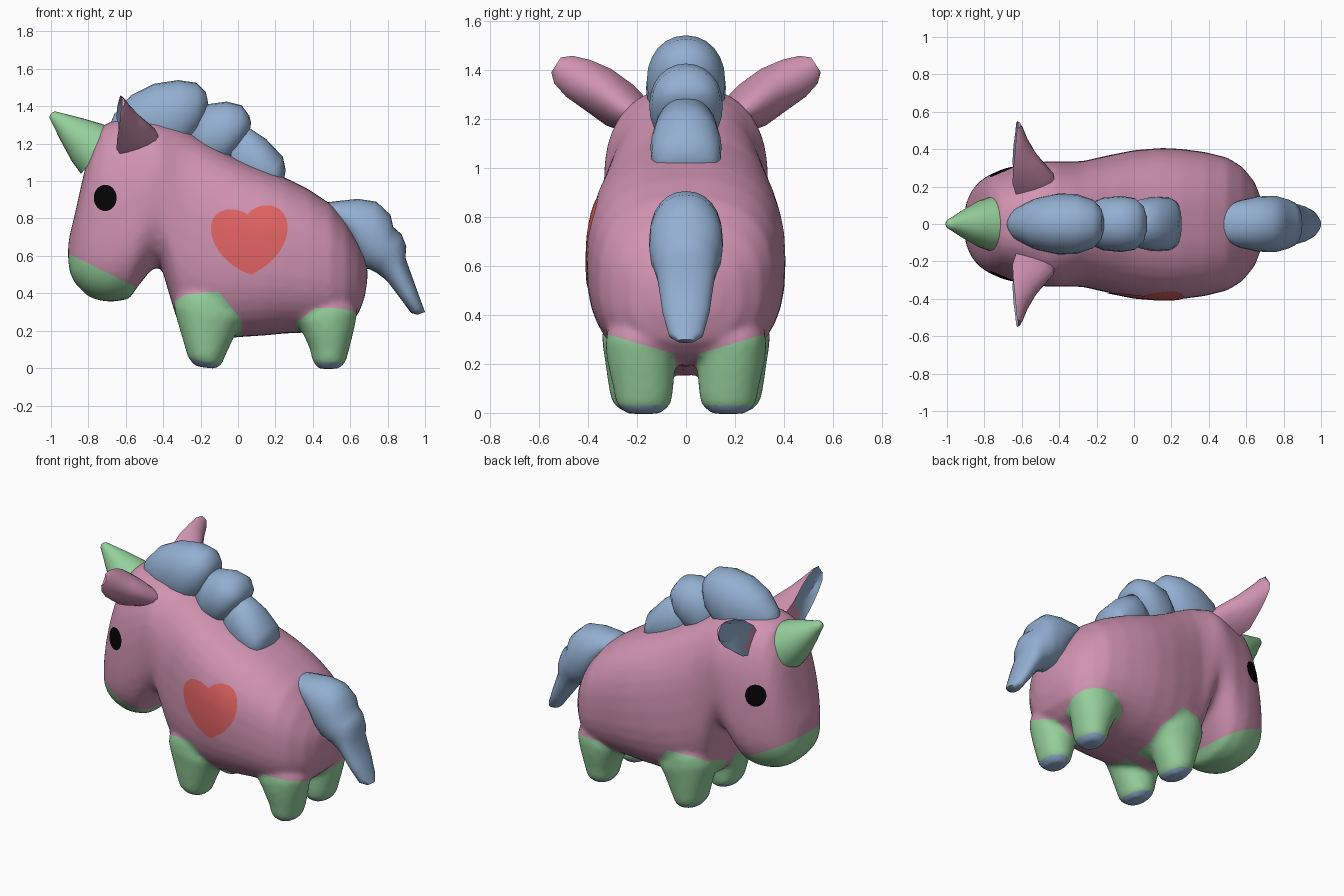
import bpy, bmesh, math
from mathutils import Vector
from mathutils.bvhtree import BVHTree

cube = bpy.data.objects.get("Cube")
if cube:
    bpy.data.objects.remove(cube)


def material(name, r, g, b):
    m = bpy.data.materials.new(name)
    m.use_nodes = True
    m.diffuse_color = (r, g, b, 1)
    bsdf = next(n for n in m.node_tree.nodes if n.type == 'BSDF_PRINCIPLED')
    bsdf.inputs["Base Color"].default_value = (r, g, b, 1)
    bsdf.inputs["Roughness"].default_value = 0.8
    return m


PINK = material("pink", 0.63, 0.29, 0.44)
GREEN = material("green", 0.30, 0.63, 0.33)
BLUE = material("blue", 0.29, 0.43, 0.64)
RED = material("red", 0.76, 0.125, 0.125)
BLACK = material("black", 0.001, 0.001, 0.001)


def finish(bm, name, mats, angle=50):
    me = bpy.data.meshes.new(name)
    bm.to_mesh(me)
    ob = bpy.data.objects.new(name, me)
    bpy.context.collection.objects.link(ob)
    for m in mats:
        me.materials.append(m)
    bpy.ops.object.select_all(action='DESELECT')
    ob.select_set(True)
    bpy.context.view_layer.objects.active = ob
    bpy.ops.object.shade_smooth_by_angle(angle=math.radians(angle))
    return ob


def skin(rings, bm=None):
    """Closed loft through rings of equal point count."""
    bm = bm or bmesh.new()
    loops = [[bm.verts.new(p) for p in ring] for ring in rings]
    n = len(loops[0])
    for a, b in zip(loops, loops[1:]):
        for i in range(n):
            j = (i + 1) % n
            bm.faces.new((a[i], a[j], b[j], b[i]))
    bm.faces.new(loops[0])
    bm.faces.new(loops[-1])
    bmesh.ops.recalc_face_normals(bm, faces=bm.faces)
    return bm


def section(x0, z0, x1, z1, w, y=0, power=2.1, n=24, waist=.5):
    """Rounded ring spanning two side-profile points, w wide to each side at the waist."""
    top, bottom = Vector((x0, y, z0)), Vector((x1, y, z1))
    mid = bottom.lerp(top, waist)
    ring = []
    for i in range(n):
        c, s = math.cos(math.tau * i / n), math.sin(math.tau * i / n)
        v = math.copysign(abs(s) ** (2 / power), s)
        ring.append(mid.lerp(top if c > 0 else bottom, abs(c) ** (2 / power)) + Vector((0, w * v, 0)))
    return ring


# Body and head: x, top, bottom, half width; the face is widest low down
stations = [
    (-.908, .66, .57, .05), (-.898, .72, .51, .11), (-.873, .82, .455, .17), (-.84, .97, .42, .215),
    (-.81, 1.10, .39, .24), (-.77, 1.22, .37, .265), (-.72, 1.30, .357, .285), (-.66, 1.325, .355, .305),
    (-.58, 1.335, .37, .32), (-.54, 1.335, .43, .33), (-.46, 1.33, .53, .335), (-.41, 1.32, .54, .335),
    (-.375, 1.31, .42, .335), (-.33, 1.30, .27, .335), (-.27, 1.27, .19, .337), (-.15, 1.2, .15, .365),
    (0, 1.12, .165, .395), (.15, 1.06, .175, .407), (.25, 1.02, .185, .402), (.38, .955, .19, .385),
    (.5, .875, .2, .355), (.58, .78, .23, .305), (.645, .67, .29, .225), (.678, .6, .38, .14), (.692, .53, .47, .05)]
body = skin([section(x, t, x, b, w, power=2.5, n=36, waist=.36 if x < -.6 else .42 if x < -.5 else .5)
             for x, t, b, w in stations])

# Legs: two profile points, half width, sideways offset
front_leg = [
    (-.23, .01, -.12, -.004, .07, .185), (-.27, .06, -.085, .02, .115, .185), (-.28, .1, -.07, .06, .124, .188),
    (-.325, .25, -.005, .2, .14, .193), (-.345, .33, .03, .26, .145, .198),
    (-.33, .39, -.01, .36, .13, .208), (-.27, .46, -.07, .44, .09, .21)]
back_leg = [
    (.43, -.004, .54, -.004, .07, .173), (.397, .04, .575, .03, .112, .173), (.385, .1, .59, .08, .122, .173),
    (.34, .2, .62, .2, .138, .182), (.305, .26, .64, .3, .142, .188),
    (.35, .33, .62, .34, .125, .195), (.42, .39, .56, .4, .08, .2)]
for rows in (front_leg, back_leg):
    for side in (-1, 1):
        skin([section(a, b, c, d, w, y * side) for a, b, c, d, w, y in rows], body)

# Melt legs and body into one soft skin
body_object = finish(body, "body", [PINK, GREEN, BLUE])
remesh = body_object.modifiers.new("one_skin", 'REMESH')
remesh.mode = 'VOXEL'
remesh.voxel_size = .016
soften = body_object.modifiers.new("soften", 'SMOOTH')
soften.iterations = 10
for name in ("one_skin", "soften"):
    bpy.ops.object.modifier_apply(modifier=name)
body = bmesh.new()
body.from_mesh(body_object.data)


def paint(index, x_min, x_max, z_max, side, planes):
    """Cut the skin along planes and colour the faces behind all of them."""
    planes = [(Vector(co), Vector(no).normalized()) for co, no in planes]

    def region():
        found = []
        for f in body.faces:
            c = f.calc_center_median()
            if x_min < c.x < x_max and c.z < z_max and c.y * side >= 0:
                found.append(f)
        return found
    for co, no in planes:
        faces = region()
        geom = set(faces) | {e for f in faces for e in f.edges} | {v for f in faces for v in f.verts}
        bmesh.ops.bisect_plane(body, geom=list(geom), plane_co=co, plane_no=no)
    for f in region():
        c = f.calc_center_median()
        if all((c - co).dot(no) < 0 for co, no in planes):
            f.material_index = index


# Green muzzle, green legs, blue soles
paint(1, -1, -.5, .7, 0, [((-.9, 0, .61), (.18, 0, .36))])
for s in (-1, 1):
    inner = ((0, .045 * s, 0), (0, -s, 0))
    paint(1, -.4, .1, .5, s, [inner, ((-.18, .32 * s, .40), (0, -.4 * s, 1)), ((-.08, 0, .38), (.15, 0, .12)),
                              ((-.34, 0, .35), (-.05, 0, .06)), ((.02, 0, 0), (1, 0, 0))])
    paint(1, .2, .7, .5, s, [inner, ((.48, .3 * s, .315), (0, -.3 * s, 1)), ((.29, 0, .23), (-.08, 0, .11)),
                             ((.31, 0, 0), (-1, 0, 0))])
    paint(2, -.4, .1, .1, s, [((-.18, 0, .036), (.22, 0, 1))])
    paint(2, .2, .7, .1, s, [((.48, 0, .03), (0, 0, 1))])
body_surface = BVHTree.FromBMesh(body)
body.to_mesh(body_object.data)
bpy.ops.object.shade_smooth_by_angle(angle=math.radians(50))


def decal(name, outline, side, mat, steps=6):
    """Thin plate laid on the flank, filled by shrinking copies of the outline."""
    bm = bmesh.new()
    center = sum(outline, Vector((0, 0))) / len(outline)

    def place(p):
        hit = body_surface.ray_cast(Vector((p.x, side, p.y)), Vector((0, -side, 0)))[0]
        return bm.verts.new(hit + Vector((0, side * .005, 0)))
    loops = [[place(center.lerp(p, k / steps)) for p in outline] for k in range(1, steps + 1)]
    hub = place(center)
    n = len(outline)
    for i in range(n):
        j = (i + 1) % n
        bm.faces.new((hub, loops[0][i], loops[0][j]))
        for a, b in zip(loops, loops[1:]):
            bm.faces.new((a[i], b[i], b[j], a[j]))
    bm.normal_update()
    if sum(f.normal.y for f in bm.faces) * side < 0:
        bmesh.ops.reverse_faces(bm, faces=bm.faces)
    finish(bm, name, [mat])


# Eyes and heart
turns = [math.tau * i / 48 for i in range(48)]
for side, label in ((-1, "near"), (1, "far")):
    decal("eye_" + label, [Vector((-.71 + .061 * math.cos(a), .91 + .07 * math.sin(a))) for a in turns],
          side, BLACK, 4)
heart = []
for a in turns:
    s = math.sin(a)
    z = .705 + .0146 * (13 * math.cos(a) - 3 * math.cos(2 * a) - 2 * math.cos(3 * a))
    heart.append(Vector((.06 + .205 * s * abs(s) ** 1.4 + .08 * (.75 - z), z + .015 * s)))
decal("heart", heart, -1, RED)

# Tail and mane lobes: two profile points, half width
tail = [
    (.465, .885, .52, .78, .09), (.53, .893, .6, .70, .125), (.64, .905, .66, .56, .146),
    (.74, .89, .68, .53, .15), (.815, .82, .70, .53, .15), (.83, .755, .72, .52, .146),
    (.875, .715, .74, .51, .135), (.9, .65, .78, .48, .12), (.895, .59, .81, .45, .112),
    (.945, .45, .87, .37, .096), (.985, .34, .925, .295, .07), (1, .3, .96, .285, .035)]
mane_1 = [
    (-.69, 1.29, -.66, 1.2, .03), (-.66, 1.36, -.58, 1.15, .09), (-.57, 1.46, -.45, 1.13, .14),
    (-.45, 1.52, -.36, 1.13, .163), (-.32, 1.54, -.29, 1.17, .16), (-.22, 1.525, -.22, 1.24, .13),
    (-.172, 1.475, -.18, 1.33, .085), (-.16, 1.42, -.165, 1.38, .03)]
mane_2 = [
    (-.26, 1.3, -.24, 1.1, .1), (-.17, 1.41, -.17, 1.06, .14), (-.06, 1.425, -.08, 1.08, .15),
    (.02, 1.405, -.01, 1.15, .138), (.06, 1.35, .04, 1.23, .095), (.07, 1.31, .065, 1.28, .04)]
mane_3 = [
    (-.02, 1.25, -.06, 1, .1), (.06, 1.285, 0, .98, .13), (.15, 1.225, .05, .95, .145),
    (.24, 1.13, .12, .95, .142), (.255, 1.06, .17, .95, .125), (.245, 1, .2, .95, .06)]
for name, rows in (("tail", tail), ("mane_top", mane_1), ("mane_middle", mane_2), ("mane_lower", mane_3)):
    finish(skin([section(*row) for row in rows]), name, [BLUE], 70)

# Horn with rounded tip
base, tip = Vector((-.745, 0, 1.155)), Vector((-1, 0, 1.36))
axis = (tip - base).normalized()
across = Vector((-axis.z, 0, axis.x))
rings = []
for t, r in ((0, .15), (.25, .128), (.6, .08), (.9, .034), (.97, .024), (1, .01)):
    c = base.lerp(tip, t)
    a, b = c + across * r, c - across * r
    rings.append(section(a.x, a.z, b.x, b.z, r))
finish(skin(rings), "horn", [GREEN])

# Ears: dished front with a blue inside, ridged back
for side, label in ((-1, "near"), (1, "far")):
    rings = []
    up = Vector((0, -.55 * side, .83))
    for x, y, z, w, depth, dish in (
            (-.63, .2, 1.21, .08, .21, 0), (-.65, .27, 1.255, .1, .22, .01), (-.645, .36, 1.32, .1, .13, .035),
            (-.635, .44, 1.365, .09, .07, .03), (-.63, .5, 1.4, .068, .04, .015), (-.625, .53, 1.42, .036, .02, .005)):
        c = Vector((x, y * side, z))
        ring = [c + up * w * math.sin(a) + Vector((depth * max(0, math.cos(a)) ** 1.4, 0, 0))
                for a in [math.pi * (k / 10 - .5) for k in range(11)]]
        ring += [c + up * w * s + Vector((dish, 0, 0)) for s in (.65, 0, -.65)]
        rings.append(ring)
    bm = skin(rings)
    for f in bm.faces:
        f.material_index = int(f.normal.x < -.65 and abs(f.calc_center_median().y) > .26)
    finish(bm, "ear_" + label, [PINK, BLUE], 35)
